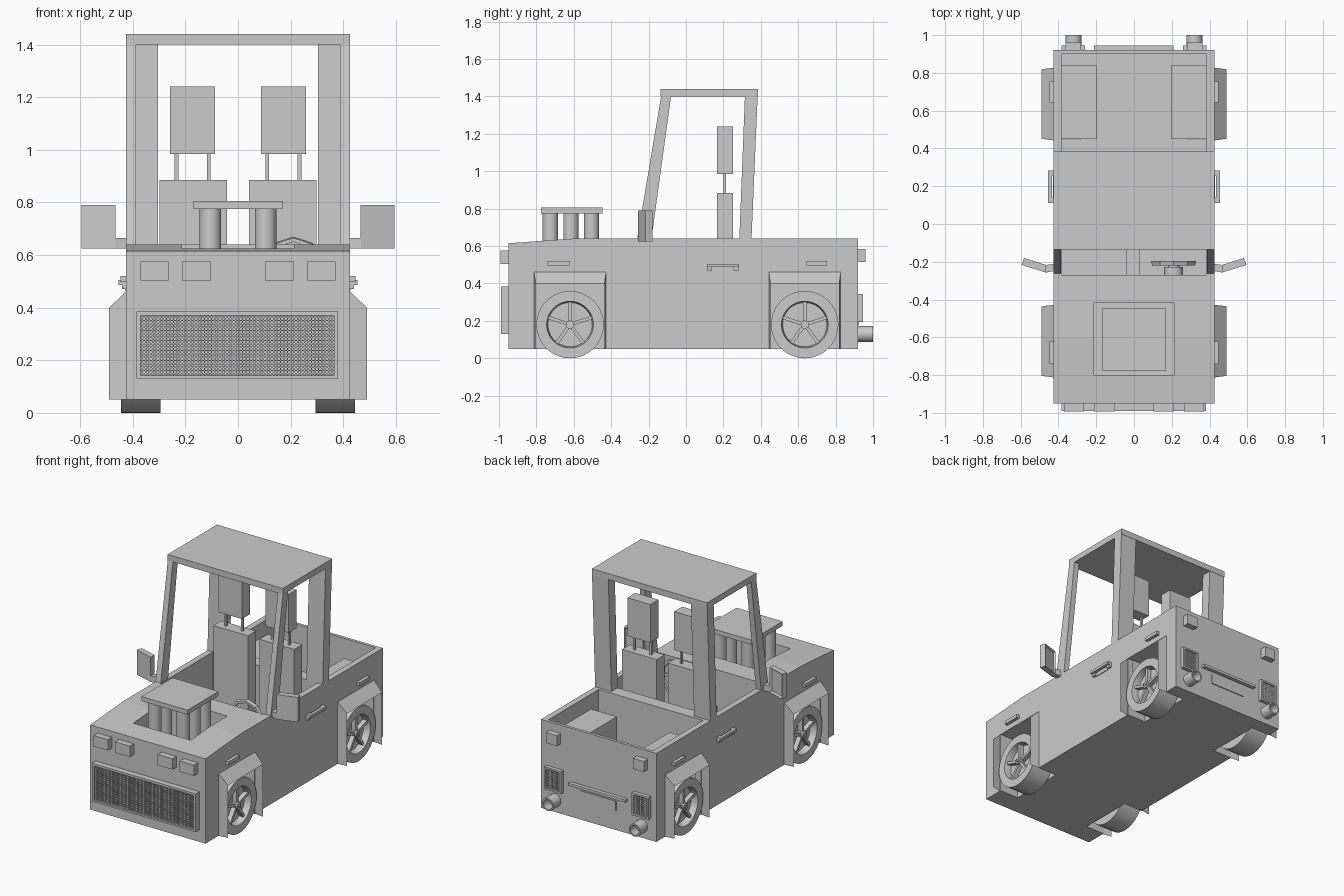
import bpy, bmesh, math
from mathutils import Vector, Matrix

if "Cube" in bpy.data.objects:
    bpy.data.objects.remove(bpy.data.objects["Cube"])


def add(name, bm):
    bmesh.ops.recalc_face_normals(bm, faces=bm.faces)
    me = bpy.data.meshes.new(name)
    bm.to_mesh(me)
    bm.free()
    ob = bpy.data.objects.new(name, me)
    bpy.context.collection.objects.link(ob)
    return ob


def add_box(bm, x0, x1, y0, y1, z0, z1):
    m = Matrix.Translation(((x0 + x1) / 2, (y0 + y1) / 2, (z0 + z1) / 2)) @ Matrix.Diagonal((x1 - x0, y1 - y0, z1 - z0, 1))
    bmesh.ops.create_cube(bm, size=1, matrix=m)


def boxes(name, *dims):
    bm = bmesh.new()
    for d in dims:
        add_box(bm, *d)
    return add(name, bm)


def prism(name, pts, a, b, axis='x'):
    """Extrude a yz profile along x, or an xy profile along z."""
    bm = bmesh.new()
    f = bm.faces.new([bm.verts.new((a, p, q) if axis == 'x' else (p, q, a)) for p, q in pts])
    r = bmesh.ops.extrude_face_region(bm, geom=[f])
    v = [e for e in r['geom'] if isinstance(e, bmesh.types.BMVert)]
    bmesh.ops.translate(bm, verts=v, vec=(b - a, 0, 0) if axis == 'x' else (0, 0, b - a))
    return add(name, bm)


def lathe(name, profile, center, axis, n=32, smooth=True):
    """Spin an (along-axis, radius) profile around axis x, y or z."""
    bm = bmesh.new()
    rings = []
    for h, r in profile:
        ring = []
        for i in range(n):
            t = 2 * math.pi * i / n
            c, s = r * math.sin(t), r * math.cos(t)
            p = {'x': (h, c, s), 'y': (c, h, s), 'z': (c, s, h)}[axis]
            ring.append(bm.verts.new(Vector(p) + Vector(center)))
        rings.append(ring)
    for a, b in zip(rings, rings[1:] + rings[:1]):
        for i in range(n):
            j = (i + 1) % n
            bm.faces.new((a[i], a[j], b[j], b[i]))
    bmesh.ops.remove_doubles(bm, verts=bm.verts, dist=1e-5)
    ob = add(name, bm)
    if smooth:
        bpy.context.view_layer.objects.active = ob
        bpy.ops.object.select_all(action='DESELECT')
        ob.select_set(True)
        bpy.ops.object.shade_smooth_by_angle(angle=math.radians(35))
    return ob


def mirror(ob):
    """Copy an object to the other side of x = 0."""
    me = ob.data.copy()
    me.transform(Matrix.Scale(-1, 4, (1, 0, 0)))
    me.flip_normals()
    bpy.context.collection.objects.link(bpy.data.objects.new(ob.name + "_left", me))


def boolean(ob, other, op='DIFFERENCE'):
    m = ob.modifiers.new("bool", 'BOOLEAN')
    m.operation, m.object, m.solver = op, other, 'EXACT'
    bpy.context.view_layer.objects.active = ob
    bpy.ops.object.modifier_apply(modifier=m.name)
    bpy.data.objects.remove(other)


WHEEL_Y = (-0.62, 0.635)

# Body tub with open cabin, cargo bed, engine bay and wheel wells
body = prism("body", [(-.95, .05), (.92, .05), (.92, .64), (-.6, .64), (-.95, .615)], -.425, .425)
boolean(body, boxes("cut", (-.385, .385, -.27, .285, .09, .8)))
boolean(body, boxes("cut", (-.385, .385, .37, .9, .15, .8)))
boolean(body, boxes("cut", (-.212, .212, -.80, -.415, .2, .8)))
for s in (-1, 1):
    x0, x1 = sorted((s * .195, s * .40))
    boolean(body, boxes("bed_box", (x0, x1, .45, .84, .1, .54)), 'UNION')
    for y in WHEEL_Y:
        x0, x1 = sorted((s * .285, s * .6))
        boolean(body, boxes("cut", (x0, x1, y - .187, y + .187, 0, .46)))

# Roof and pillars
boxes("roof", (-.425, .425, -.135, .385, 1.4, 1.44))
mirror(prism("front_pillar", [(-.262, .635), (-.185, .635), (-.08, 1.4), (-.133, 1.4)], .387, .425))
mirror(prism("rear_pillar", [(.285, .635), (.35, .635), (.383, 1.4), (.315, 1.4)], .305, .425))

# Wheels and flared fenders
for y, tag in zip(WHEEL_Y, ("front", "rear")):
    tyre = lathe(tag + "_tyre", [(.295, .12), (.295, .18), (.445, .18), (.445, .125), (.405, .118)],
                 (0, y, .18), 'x', 40)
    disc = lathe(tag + "_rim_disc", [(.38, 0), (.38, .121), (.40, .121), (.40, 0)], (0, y, .18), 'x', 40)
    hub = lathe(tag + "_hub", [(.39, 0), (.39, .022), (.442, .022), (.442, .01), (.448, .01), (.448, 0)],
                (0, y, .18), 'x', 16)
    bm = bmesh.new()
    for i in range(5):
        n0 = len(bm.verts)
        add_box(bm, .395, .43, -.009, .009, .015, .123)
        bm.verts.ensure_lookup_table()
        m = Matrix.Translation((0, y, .18)) @ Matrix.Rotation(2 * math.pi * i / 5, 4, 'X')
        bmesh.ops.transform(bm, matrix=m, verts=bm.verts[n0:])
    spokes = add(tag + "_spokes", bm)

    bm = bmesh.new()
    inner = [bm.verts.new((.42, y + a, z)) for a, z in ((-.193, .05), (-.193, .467), (.193, .467), (.193, .05))]
    outer = [bm.verts.new((.49, y + a, z)) for a, z in ((-.184, .05), (-.184, .40), (.184, .40), (.184, .05))]
    for i in range(3):
        bm.faces.new((inner[i], inner[i + 1], outer[i + 1], outer[i]))
    bmesh.ops.solidify(bm, geom=bm.faces[:], thickness=.008)
    fender = add(tag + "_fender", bm)
    for ob in (tyre, disc, hub, spokes, fender):
        mirror(ob)

# Exposed engine: cover plate and six stacks
boxes("engine_cover", (-.17, .17, -.775, -.447, .775, .805))
boxes("engine_block", (-.16, .16, -.77, -.45, .2, .36))
for y in (-.725, -.615, -.505):
    mirror(lathe("engine_stack", [(.35, 0), (.35, .041), (.78, .041), (.78, 0)], (.105, y, 0), 'z', 24))

# Front: headlights, grille frame and mesh
for x0, x1 in ((.265, .37), (.103, .212)):
    mirror(boxes("headlight", (x0, x1, -.993, -.945, .503, .575)))
boxes("grille_frame", (-.385, .38, -.99, -.945, .37, .385), (-.385, .38, -.99, -.945, .13, .142),
      (-.385, -.37, -.99, -.945, .142, .37), (.365, .38, -.99, -.945, .142, .37))
bm = bmesh.new()
for i in range(56):
    x = -.37 + .735 * (i + .5) / 56
    add_box(bm, x - .0025, x + .0025, -.982, -.972, .142, .37)
for i in range(18):
    z = .142 + .228 * (i + .5) / 18
    add_box(bm, -.37, .365, -.98, -.973, z - .0025, z + .0025)
add("grille_mesh", bm)

# Rear: tail lights, vents, exhausts, bumper bar and blank plate
mirror(boxes("tail_light", (.28, .362, .915, .96, .515, .585)))
mirror(boxes("rear_vent_frame", (.26, .385, .915, .945, .333, .345), (.26, .385, .915, .945, .195, .207),
             (.26, .272, .915, .945, .207, .333), (.373, .385, .915, .945, .207, .333)))
mirror(boxes("rear_vent_bars", *[(.279 + i * .0125, .2845 + i * .0125, .915, .935, .207, .333) for i in range(8)],
             *[(.272, .373, .915, .933, .213 + i * .0125, .2185 + i * .0125) for i in range(10)]))
mirror(lathe("exhaust", [(.91, .042), (1.0, .042), (1.0, .032), (.94, .032), (.94, 0), (.91, 0)],
             (.32, 0, .13), 'y', 24))
boxes("rear_bar", (-.213, .208, .915, .945, .265, .283))
boxes("rear_plate", (-.13, .13, .915, .926, .178, .245))

# Door handles and side markers
mirror(boxes("door_handle", (.435, .455, .112, .283, .487, .505), (.42, .44, .112, .14, .47, .505),
             (.42, .44, .255, .283, .47, .505), (.42, .43, .14, .255, .465, .487)))
mirror(boxes("side_marker", (.42, .447, -.74, -.623, .497, .52), (.42, .447, .643, .755, .497, .52)))

# Wing mirrors
mirror(prism("mirror_arm", [(.41, -.21), (.41, -.247), (.468, -.257), (.468, -.217)], .625, .665, 'z'))
mirror_head = prism("mirror_head", [(.465, -.217), (.465, -.257), (.595, -.217), (.582, -.18)], .625, .79, 'z')
bm = bmesh.new()
bm.from_mesh(mirror_head.data)
glass = max(bm.faces, key=lambda f: f.normal.y)
bmesh.ops.inset_individual(bm, faces=[glass], thickness=.012)
bmesh.ops.translate(bm, verts=glass.verts[:], vec=glass.normal * -.012)
bm.to_mesh(mirror_head.data)
bm.free()
mirror(mirror_head)

# Seats with headrests on posts
mirror(boxes("seat", (.042, .298, .165, .25, .09, .885), (.042, .298, -.1, .165, .09, .3)))
mirror(boxes("headrest", (.087, .258, .165, .25, .985, 1.24), (.104, .118, .2, .214, .88, .99),
             (.227, .241, .2, .214, .88, .99)))

# Centre console, steering wheel and column
boxes("console", (-.04, .03, -.275, .15, .09, .4))
c = (.21, -.208, .545)
lathe("steering_wheel", [(-.011, .105), (-.011, .12), (.011, .125), (.011, .105)], c, 'y', 10, False)
lathe("steering_column", [(-.065, 0), (-.065, .05), (-.02, .05), (-.02, .03), (.005, .03), (.005, 0)], c, 'y', 16)
boxes("steering_spokes", (.1, .32, -.213, -.203, .535, .555), (.2, .22, -.213, -.203, .435, .545))
